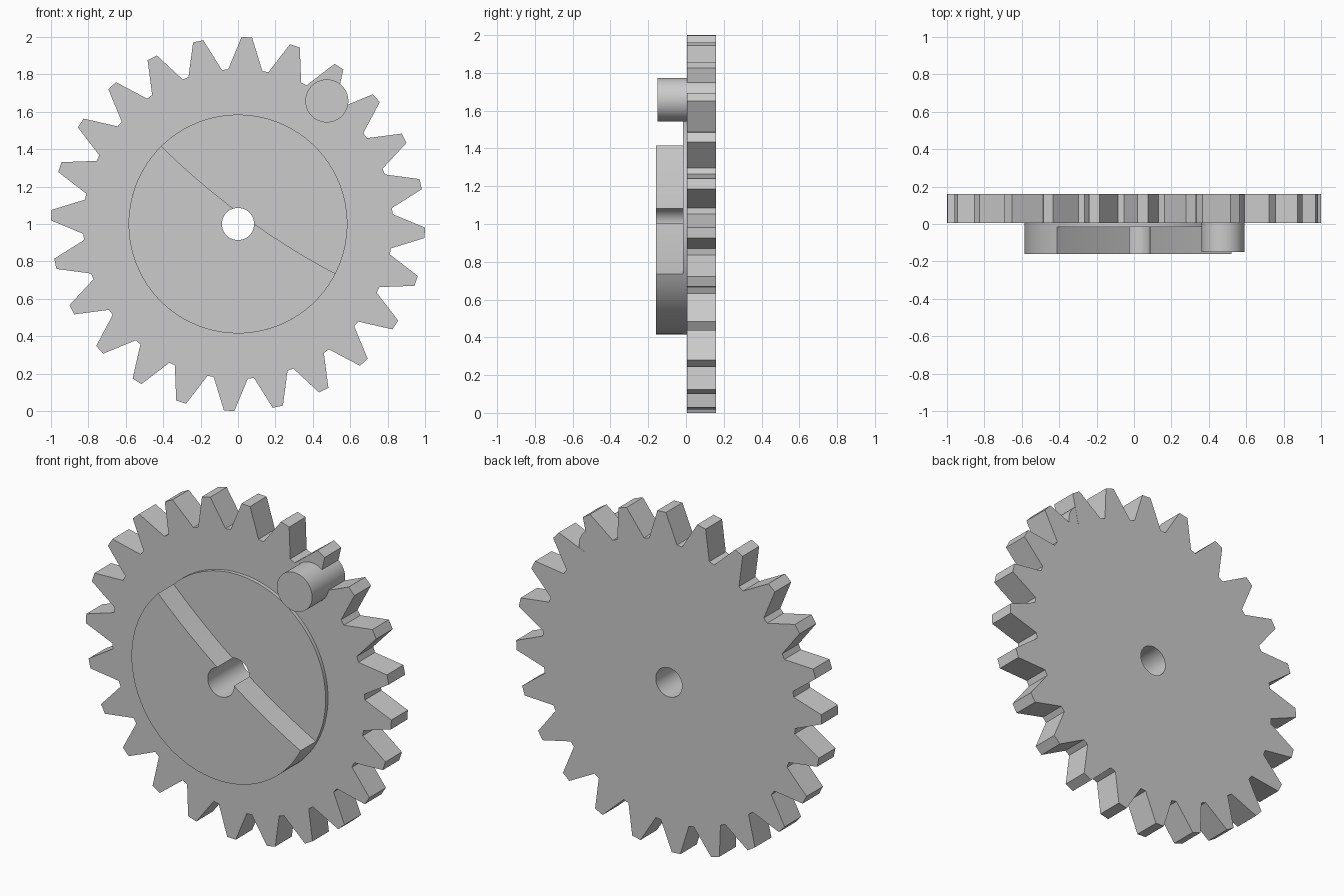
import bpy, bmesh
from math import radians, degrees, sin, cos, atan2, hypot, pi
from mathutils import Vector

cube = bpy.data.objects.get("Cube")
if cube:
    bpy.data.objects.remove(cube, do_unlink=True)

CENTRE_Z = 1.0
FRONT, STEP, GEAR_FRONT, BACK = -0.16, -0.016, 0.006, 0.16

grey = bpy.data.materials.new("plain grey")
grey.use_nodes = True
grey.diffuse_color = (0.6, 0.6, 0.6, 1)
grey.node_tree.nodes["Principled BSDF"].inputs["Base Color"].default_value = (0.6, 0.6, 0.6, 1)


def polar(r, deg):
    return Vector((r * cos(radians(deg)), r * sin(radians(deg))))


def circle(r, n=96, centre=(0, 0)):
    return [polar(r, 360 * i / n) + Vector(centre) for i in range(n)]


def plate(name, outline, y0, y1):
    """Extrude an x-z outline (relative to the wheel centre) from y0 to y1."""
    bm = bmesh.new()
    face = bm.faces.new([bm.verts.new((p.x, y0, p.y + CENTRE_Z)) for p in outline])
    new = bmesh.ops.extrude_face_region(bm, geom=[face])["geom"]
    bmesh.ops.translate(bm, vec=(0, y1 - y0, 0),
                        verts=[v for v in new if isinstance(v, bmesh.types.BMVert)])
    bmesh.ops.recalc_face_normals(bm, faces=bm.faces)
    mesh = bpy.data.meshes.new(name)
    bm.to_mesh(mesh)
    bm.free()
    mesh.materials.append(grey)
    obj = bpy.data.objects.new(name, mesh)
    bpy.context.collection.objects.link(obj)
    return obj


# Toothed wheel: straight flanks, narrow flat tips and roots
TEETH, TIP_R, ROOT_R = 24, 1.0, 0.828
pitch = 360 / TEETH
gear_outline = []
for i in range(TEETH):
    mid = 87.3 + i * pitch
    gear_outline += [polar(ROOT_R, mid - 6.35), polar(TIP_R, mid - 1.6),
                     polar(TIP_R, mid + 1.6), polar(ROOT_R, mid + 6.35)]
gear = plate("gear_wheel", gear_outline, GEAR_FRONT, BACK)

# Thin round hub on the front face
HUB_R = 0.585
hub = plate("hub_disc", circle(HUB_R), STEP, GEAR_FRONT)

# Thick cam on the lower left of the hub, its edge hollowed by a wide arc
top_end, low_end = polar(HUB_R, 134.6), polar(HUB_R, -27.0)
chord = low_end - top_end
sag = 0.042
normal = Vector((-chord.y, chord.x)).normalized()
arc_r = (chord.length / 2) ** 2 / (2 * sag) + sag / 2
arc_centre = (top_end + low_end) / 2 + normal * (arc_r - sag)
a0, a1 = [degrees(atan2(*reversed(p - arc_centre))) for p in (low_end, top_end)]
cam_outline = [polar(HUB_R, 134.6 + (333 - 134.6) * i / 56) for i in range(57)]
cam_outline += [arc_centre + polar(arc_r, a0 + (a1 - a0) * i / 24) for i in range(1, 24)]
cam = plate("cam_step", cam_outline, FRONT, STEP)

# Crank pin passing through the rim
pin = plate("crank_pin", circle(0.115, 64, (0.475, 0.658)), -0.15, BACK - 0.001)

# Axle hole through wheel, hub and cam
cutter = plate("axle_hole_cutter", circle(0.086, 64), -0.5, 0.5)
cutter.hide_render = True
for obj in (gear, hub, cam):
    cut = obj.modifiers.new("axle_hole", 'BOOLEAN')
    cut.operation, cut.solver, cut.object = 'DIFFERENCE', 'EXACT', cutter
    bpy.context.view_layer.objects.active = obj
    bpy.ops.object.modifier_apply(modifier=cut.name)
bpy.data.objects.remove(cutter, do_unlink=True)

# Smooth round walls, crisp edges
bpy.ops.object.select_all(action='DESELECT')
for obj in (gear, hub, cam, pin):
    obj.select_set(True)
bpy.context.view_layer.objects.active = gear
bpy.ops.object.shade_smooth_by_angle(angle=radians(25))
